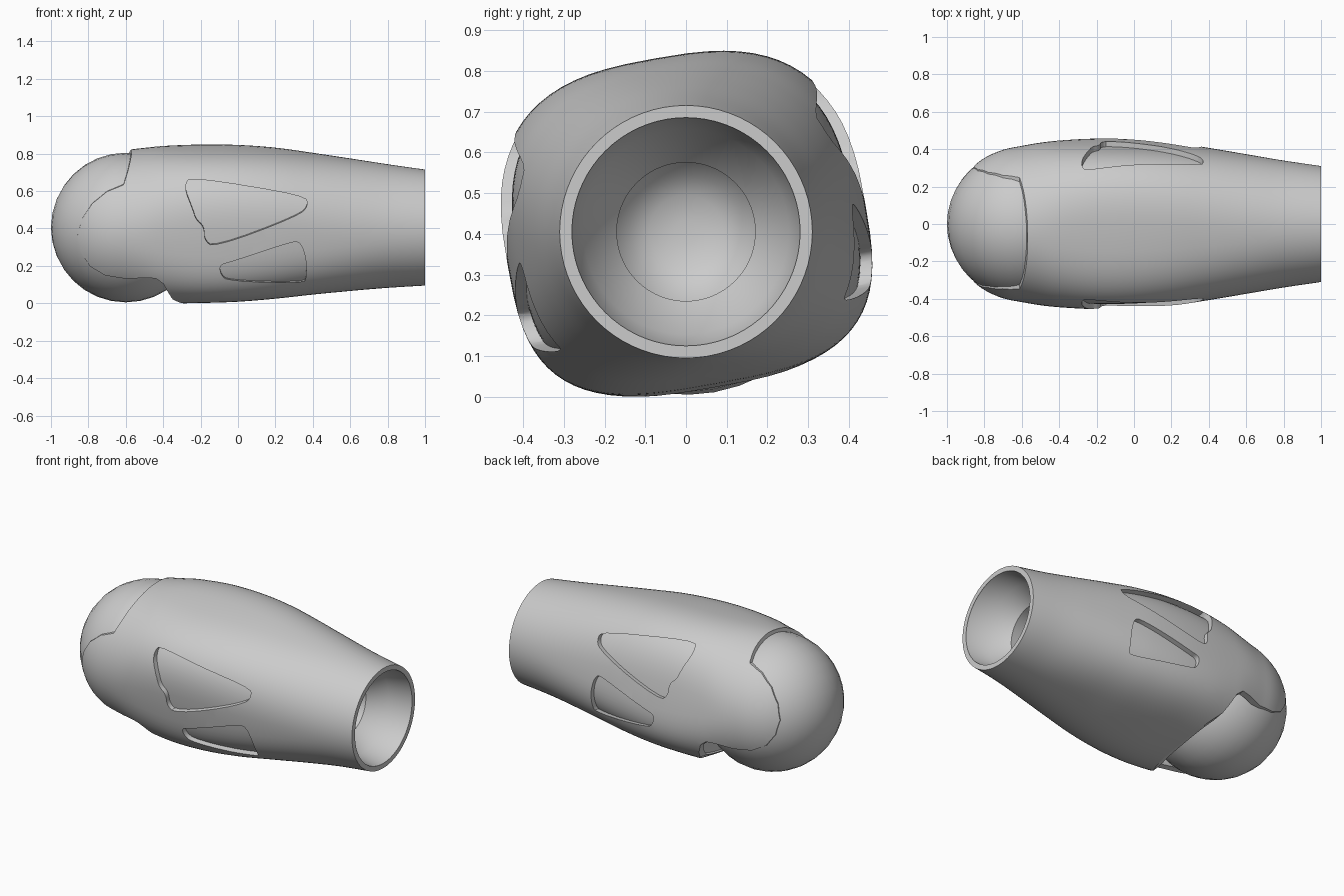
import bpy, bmesh, math
from mathutils import Matrix

if "Cube" in bpy.data.objects:
    bpy.data.objects.remove(bpy.data.objects["Cube"], do_unlink=True)

# Everything is symmetric in a frame rolled ten degrees around the long axis
ROLL = Matrix.Translation((0, 0, 0.405)) @ Matrix.Rotation(math.radians(10), 4, 'X')
SEG = 72

grey = bpy.data.materials.new("grey_shell")
grey.use_nodes = True
grey.diffuse_color = (0.6, 0.6, 0.6, 1)
grey.node_tree.nodes["Principled BSDF"].inputs["Base Color"].default_value = (0.6, 0.6, 0.6, 1)


def make(name, bm):
    mesh = bpy.data.meshes.new(name)
    bm.to_mesh(mesh)
    bm.free()
    mesh.materials.append(grey)
    ob = bpy.data.objects.new(name, mesh)
    bpy.context.collection.objects.link(ob)
    return ob


def finish(ob):
    ob.data.transform(ROLL)
    bpy.ops.object.select_all(action='DESELECT')
    ob.select_set(True)
    bpy.context.view_layer.objects.active = ob
    bpy.ops.object.shade_smooth_by_angle(angle=math.radians(32))


def loft(name, rings, wrap=False, cap_start=False, cap_end=False):
    bm = bmesh.new()
    vs = [[bm.verts.new(p) for p in r] for r in rings]
    pairs = list(zip(vs, vs[1:])) + ([(vs[-1], vs[0])] if wrap else [])
    for a, b in pairs:
        for i in range(SEG):
            j = (i + 1) % SEG
            bm.faces.new((a[i], a[j], b[j], b[i]))
    if cap_start:
        bm.faces.new(vs[0][::-1])
    if cap_end:
        bm.faces.new(vs[-1])
    return make(name, bm)


# Sleeve stations: x, half width, top, bottom, squareness
STATIONS = [
    (-0.88, 0.292, 0.292, 0.292, 2.0), (-0.80, 0.353, 0.352, 0.352, 2.0),
    (-0.70, 0.397, 0.396, 0.394, 2.0), (-0.60, 0.417, 0.413, 0.402, 2.05),
    (-0.50, 0.432, 0.423, 0.400, 2.2), (-0.40, 0.439, 0.429, 0.394, 2.45),
    (-0.20, 0.445, 0.432, 0.385, 2.75), (0.00, 0.443, 0.430, 0.378, 2.75),
    (0.20, 0.429, 0.418, 0.365, 2.6), (0.40, 0.402, 0.394, 0.348, 2.4),
    (0.60, 0.371, 0.367, 0.334, 2.2), (0.80, 0.339, 0.338, 0.321, 2.05),
    (1.00, 0.310, 0.310, 0.310, 2.0)]


def station(x):
    """Smooth interpolation between the stations."""
    n = len(STATIONS)
    i = max(k for k in range(n - 1) if STATIONS[k][0] <= x + 1e-6)
    p0, p1, p2, p3 = (STATIONS[min(max(k, 0), n - 1)] for k in (i - 1, i, i + 1, i + 2))
    h = p2[0] - p1[0]
    t = (x - p1[0]) / h
    out = []
    for c in range(1, 5):
        m1 = (p2[c] - p0[c]) / (p2[0] - p0[0]) * h
        m2 = (p3[c] - p1[c]) / (p3[0] - p1[0]) * h
        out.append((2*t**3 - 3*t*t + 1) * p1[c] + (t**3 - 2*t*t + t) * m1
                   + (3*t*t - 2*t**3) * p2[c] + (t**3 - t*t) * m2)
    return out


def section(x, inset=0.0):
    w, top, bottom, n = station(x)
    ring = []
    for k in range(SEG):
        a = 2 * math.pi * k / SEG
        c, s = math.cos(a), math.sin(a)
        e = n if s >= 0 else 2 + (n - 2) * 1.5
        high = (top if s >= 0 else bottom) - inset
        ring.append((x, (w - inset) * math.copysign(abs(c) ** (2 / e), c),
                     high * math.copysign(abs(s) ** (2 / e), s)))
    return ring


def steps(a, b, n):
    return [a + (b - a) * k / n for k in range(n + 1)]


def rounded(pts, times=2):
    """Corner cutting for a closed outline."""
    for _ in range(times):
        new = []
        for (ax, az), (bx, bz) in zip(pts, pts[1:] + pts[:1]):
            new += [(ax * .75 + bx * .25, az * .75 + bz * .25),
                    (ax * .25 + bx * .75, az * .25 + bz * .75)]
        pts = new
    return pts


def prism(name, pts):
    """Outline in x and height, run through the whole width."""
    bm = bmesh.new()
    f = bm.faces.new([bm.verts.new((x, -0.7, z)) for x, z in pts])
    ext = bmesh.ops.extrude_face_region(bm, geom=[f])
    bmesh.ops.translate(bm, vec=(0, 1.4, 0),
                        verts=[g for g in ext["geom"] if isinstance(g, bmesh.types.BMVert)])
    bmesh.ops.recalc_face_normals(bm, faces=bm.faces[:])
    ob = make(name, bm)
    ob.hide_render = True
    return ob


# Outer sleeve: a thin closed shell
xs = steps(-0.88, 1.0, 60)
sleeve = loft("forearm_sleeve",
              [section(x) for x in xs] + [section(x, 0.03) for x in reversed(xs)], wrap=True)

# Openings: joint mouth with round side flaps, and two panels on each side
mouth = [(-0.555, 0.6), (-0.57, 0.41), (-0.59, 0.345), (-0.612, 0.285), (-0.70, 0.25),
         (-0.78, 0.185), (-0.835, 0.10), (-0.858, 0.01), (-0.84, -0.08), (-0.79, -0.155),
         (-0.71, -0.2), (-0.60, -0.215), (-0.50, -0.205), (-0.44, -0.205), (-0.40, -0.235),
         (-0.375, -0.285), (-0.35, -0.335), (-0.30, -0.372), (-0.24, -0.41), (-0.24, -0.6),
         (-1.2, -0.6), (-1.2, 0.6)]
upper_panel = [(-0.29, 0.29), (-0.25, 0.34), (0.36, 0.24), (0.375, 0.18), (0.32, 0.135),
               (-0.13, -0.03), (-0.18, 0.01), (-0.18, 0.08), (-0.225, 0.12), (-0.24, 0.17)]
lower_panel = [(-0.10, -0.125), (-0.09, -0.185), (-0.05, -0.215), (0.35, -0.24),
               (0.365, -0.21), (0.365, -0.10), (0.335, -0.005), (0.28, -0.005), (-0.04, -0.11)]
cutters = [prism("mouth_cutter", mouth),
           prism("upper_panel_cutter", rounded(upper_panel)),
           prism("lower_panel_cutter", rounded(lower_panel))]
for c in cutters:
    mod = sleeve.modifiers.new("cut", 'BOOLEAN')
    mod.operation = 'DIFFERENCE'
    mod.solver = 'EXACT'
    mod.object = c
bpy.context.view_layer.update()
dg = bpy.context.evaluated_depsgraph_get()
cut_mesh = bpy.data.meshes.new_from_object(sleeve.evaluated_get(dg))
sleeve.modifiers.clear()
sleeve.data = cut_mesh
for c in cutters:
    bpy.data.objects.remove(c, do_unlink=True)
finish(sleeve)

# Inner liner: the recessed floor of the panels
finish(loft("inner_liner", [section(x, 0.028) for x in steps(-0.30, 0.8, 36)], cap_start=True))

# Stepped socket in the open end
socket = [(0.998, 0.281), (0.86, 0.252), (0.76, 0.17), (0.30, 0.17), (0.26, 0.14),
          (0.23, 0.09), (0.22, 0.03)]
finish(loft("end_socket",
            [[(x, r * math.cos(2 * math.pi * k / SEG), r * math.sin(2 * math.pi * k / SEG))
              for k in range(SEG)] for x, r in socket], cap_end=True))

# Ball joint
bm = bmesh.new()
bmesh.ops.create_uvsphere(bm, u_segments=32, v_segments=20, radius=0.4,
                          matrix=Matrix.Translation((-0.6, 0, 0)) @ Matrix.Rotation(math.pi / 2, 4, 'X'))
finish(make("ball_joint", bm))
